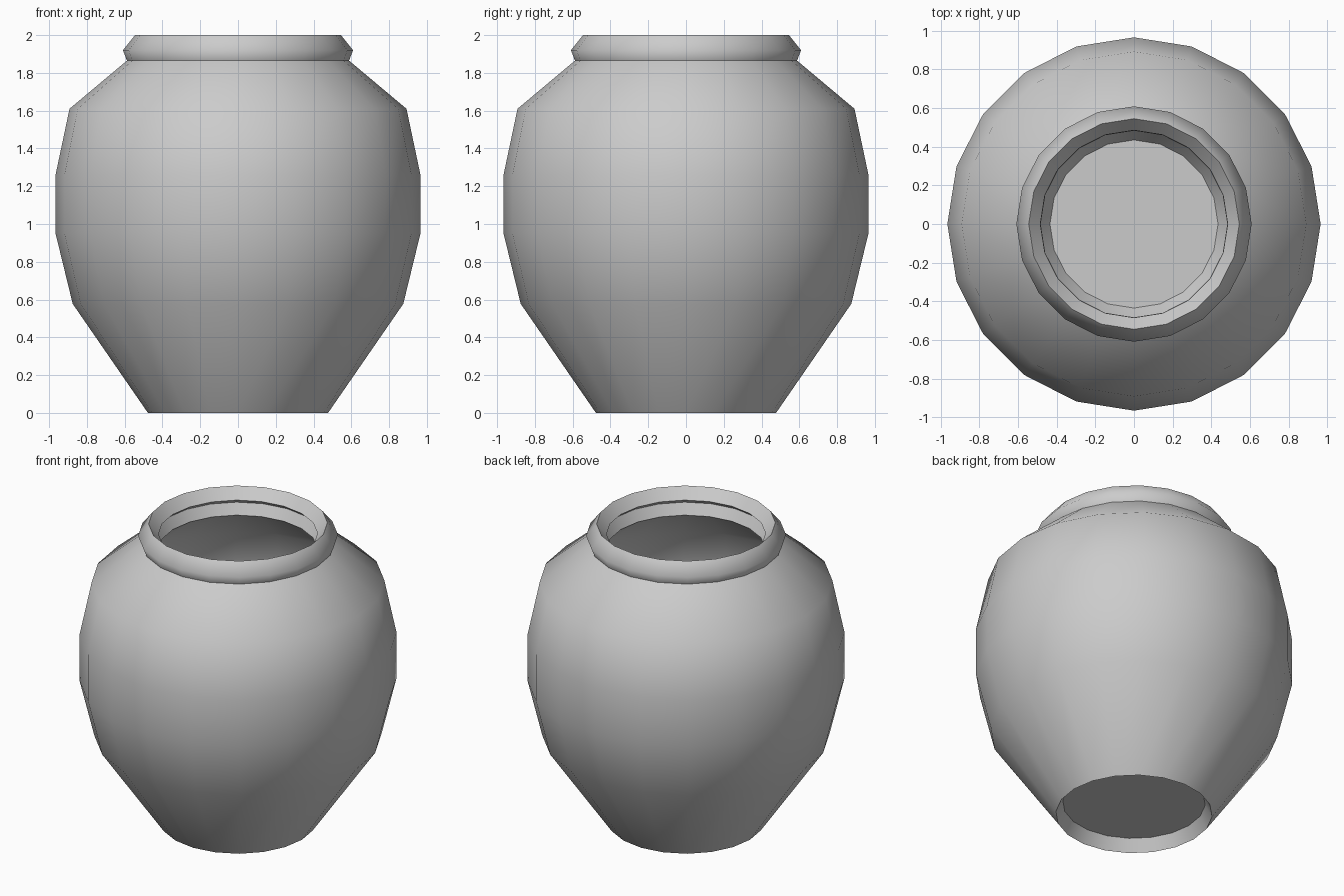
import bpy, bmesh, math

if "Cube" in bpy.data.objects:
    bpy.data.objects.remove(bpy.data.objects["Cube"])

SIDES = 20

# Profile (radius, z): floor edge, foot, belly, rolled lip, then back down the inside wall
PROFILE = [
    (0.435, 0.08), (0.477, 0.0),
    (0.875, 0.577), (0.966, 0.95), (0.966, 1.26), (0.892, 1.61),
    (0.588, 1.865), (0.609, 1.92), (0.545, 2.0),
    (0.485, 1.93), (0.52, 1.9), (0.483, 1.83),
    (0.81, 1.562), (0.874, 1.25), (0.874, 0.96), (0.793, 0.617),
]

bm = bmesh.new()
rings = []
for r, z in PROFILE:
    ring = []
    for i in range(SIDES):
        a = 2 * math.pi * i / SIDES
        ring.append(bm.verts.new((r * math.cos(a), r * math.sin(a), z)))
    rings.append(ring)

# Walls: the profile is a closed loop, so the last ring joins the floor edge
for k, lower in enumerate(rings):
    upper = rings[(k + 1) % len(rings)]
    for i in range(SIDES):
        j = (i + 1) % SIDES
        bm.faces.new((lower[i], lower[j], upper[j], upper[i]))

# Floor, raised inside the foot
bm.faces.new(rings[0])

mesh = bpy.data.meshes.new("vase")
bm.to_mesh(mesh)
bm.free()
vase = bpy.data.objects.new("vase", mesh)
bpy.context.collection.objects.link(vase)

# Smooth body with crisp lip and foot edges
bpy.context.view_layer.objects.active = vase
vase.select_set(True)
bpy.ops.object.shade_smooth_by_angle(angle=math.radians(62))
